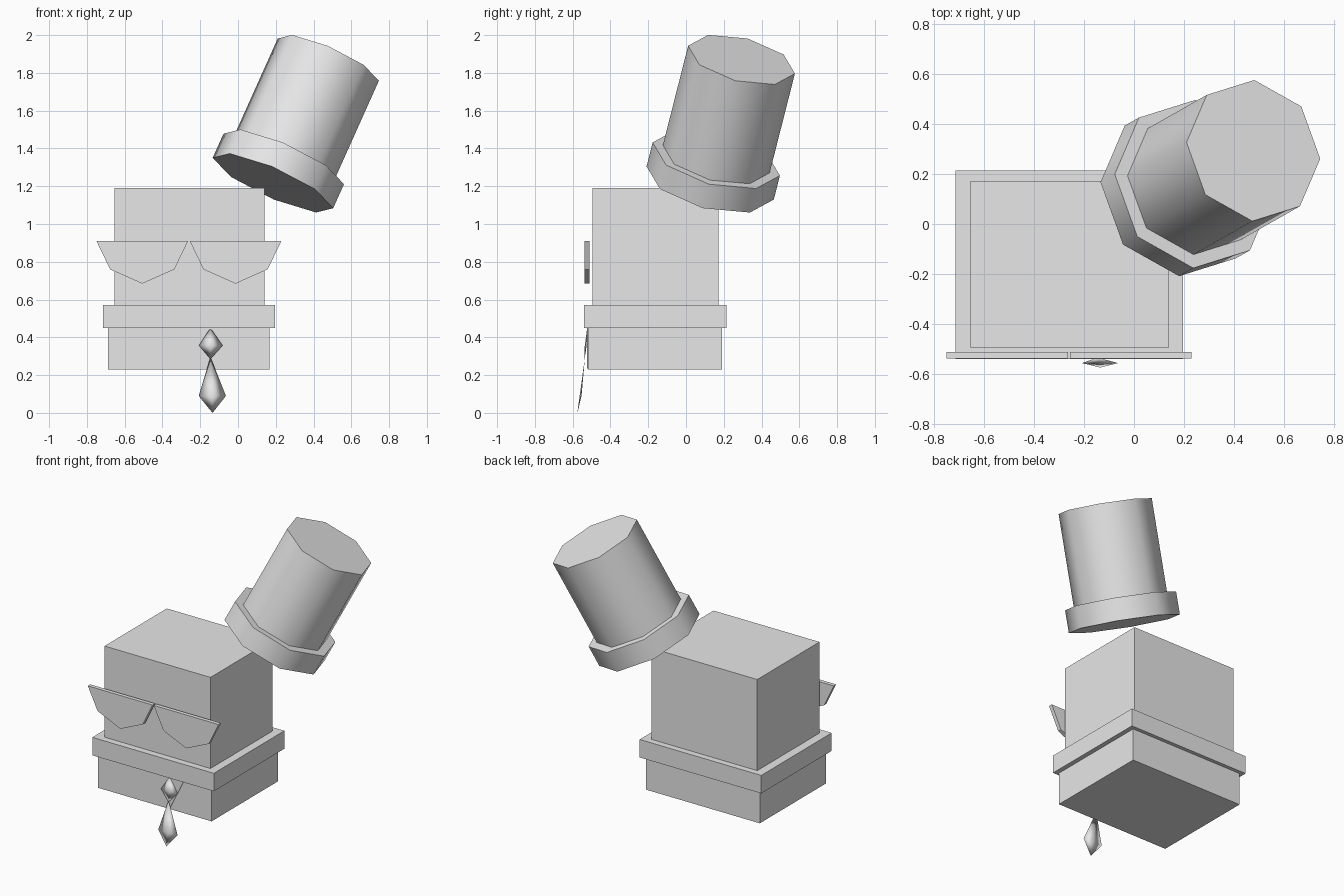
import bpy, bmesh, math
from mathutils import Vector, Matrix

if "Cube" in bpy.data.objects:
    bpy.data.objects.remove(bpy.data.objects["Cube"])

grey = bpy.data.materials.new("light_grey")
grey.diffuse_color = (0.8, 0.8, 0.8, 1)
grey.use_nodes = True
grey.node_tree.nodes["Principled BSDF"].inputs["Base Color"].default_value = grey.diffuse_color


def finish(name, bm, smooth_angle=None):
    bmesh.ops.recalc_face_normals(bm, faces=bm.faces)
    mesh = bpy.data.meshes.new(name)
    bm.to_mesh(mesh)
    bm.free()
    mesh.materials.append(grey)
    ob = bpy.data.objects.new(name, mesh)
    bpy.context.collection.objects.link(ob)
    if smooth_angle:
        bpy.ops.object.select_all(action='DESELECT')
        ob.select_set(True)
        bpy.context.view_layer.objects.active = ob
        bpy.ops.object.shade_smooth_by_angle(angle=math.radians(smooth_angle))
    return ob


def box(name, lo, hi):
    lo, hi = Vector(lo), Vector(hi)
    bm = bmesh.new()
    bmesh.ops.create_cube(bm, size=1, matrix=Matrix.Translation((lo + hi) / 2)
                          @ Matrix.Diagonal((*(hi - lo), 1)))
    finish(name, bm)


def plate(name, outline, y0, y1):
    """Extrude an x-z outline along y."""
    bm = bmesh.new()
    face = bm.faces.new([bm.verts.new((x, y0, z)) for x, z in outline])
    ext = bmesh.ops.extrude_face_region(bm, geom=[face])["geom"]
    moved = [v for v in ext if isinstance(v, bmesh.types.BMVert)]
    bmesh.ops.translate(bm, verts=moved, vec=(0, y1 - y0, 0))
    finish(name, bm)


# Head, collar band and body
box("head", (-0.655, -0.495, 0.57), (0.14, 0.172, 1.19))
box("collar_band", (-0.715, -0.54, 0.45), (0.197, 0.215, 0.572))
box("body", (-0.687, -0.52, 0.23), (0.166, 0.19, 0.45))

# Spectacle lenses
lens = [(-0.243, 0.911), (0.243, 0.911), (0.17, 0.76), (0, 0.684), (-0.17, 0.76)]
for side, cx in (("left", -0.507), ("right", -0.013)):
    plate(side + "_lens", [(cx + x, z) for x, z in lens], -0.538, -0.512)

# Shirt front behind the tie
plate("shirt_front", [(-0.255, 0.45), (-0.04, 0.45), (-0.146, 0.235)], -0.524, -0.518)


def tie_part(name, top, mid, bottom, half):
    """Thin kite with a raised centre; points are (x, y, z)."""
    bm = bmesh.new()
    x, y, z = mid
    ring = [bm.verts.new(p) for p in (top, (x + half, y, z), bottom, (x - half, y, z))]
    for dy in (-0.006, 0.004):
        centre = bm.verts.new((x, y + dy, z))
        for i in range(4):
            bm.faces.new((ring[i], ring[(i + 1) % 4], centre))
    finish(name, bm, 180)


# Tie, swinging forward toward its tip
tie_part("tie_knot", (-0.146, -0.523, 0.45), (-0.144, -0.53, 0.357), (-0.146, -0.537, 0.285), 0.063)
tie_part("tie_blade", (-0.146, -0.535, 0.295), (-0.136, -0.557, 0.09), (-0.135, -0.575, 0), 0.072)

# Tilted eight-sided hat: frame from its axis and one corner direction
base, top = Vector((0.185, 0.128, 1.217)), Vector((0.478, 0.294, 1.87))
axis = (top - base).normalized()
corner = Vector((0.535, -0.065, -0.222))
corner = (corner - axis * corner.dot(axis)).normalized()
frame = Matrix((corner, axis.cross(corner), axis)).transposed().to_4x4()


def hat_part(name, radius, h0, h1):
    bm = bmesh.new()
    bmesh.ops.create_cone(bm, cap_ends=True, segments=8, radius1=radius, radius2=radius,
                          depth=h1 - h0,
                          matrix=Matrix.Translation(base + axis * (h0 + h1) / 2) @ frame)
    finish(name, bm, 50)


hat_part("hat_brim", 0.348, 0, 0.143)
hat_part("hat_crown", 0.292, 0.14, (top - base).length)
